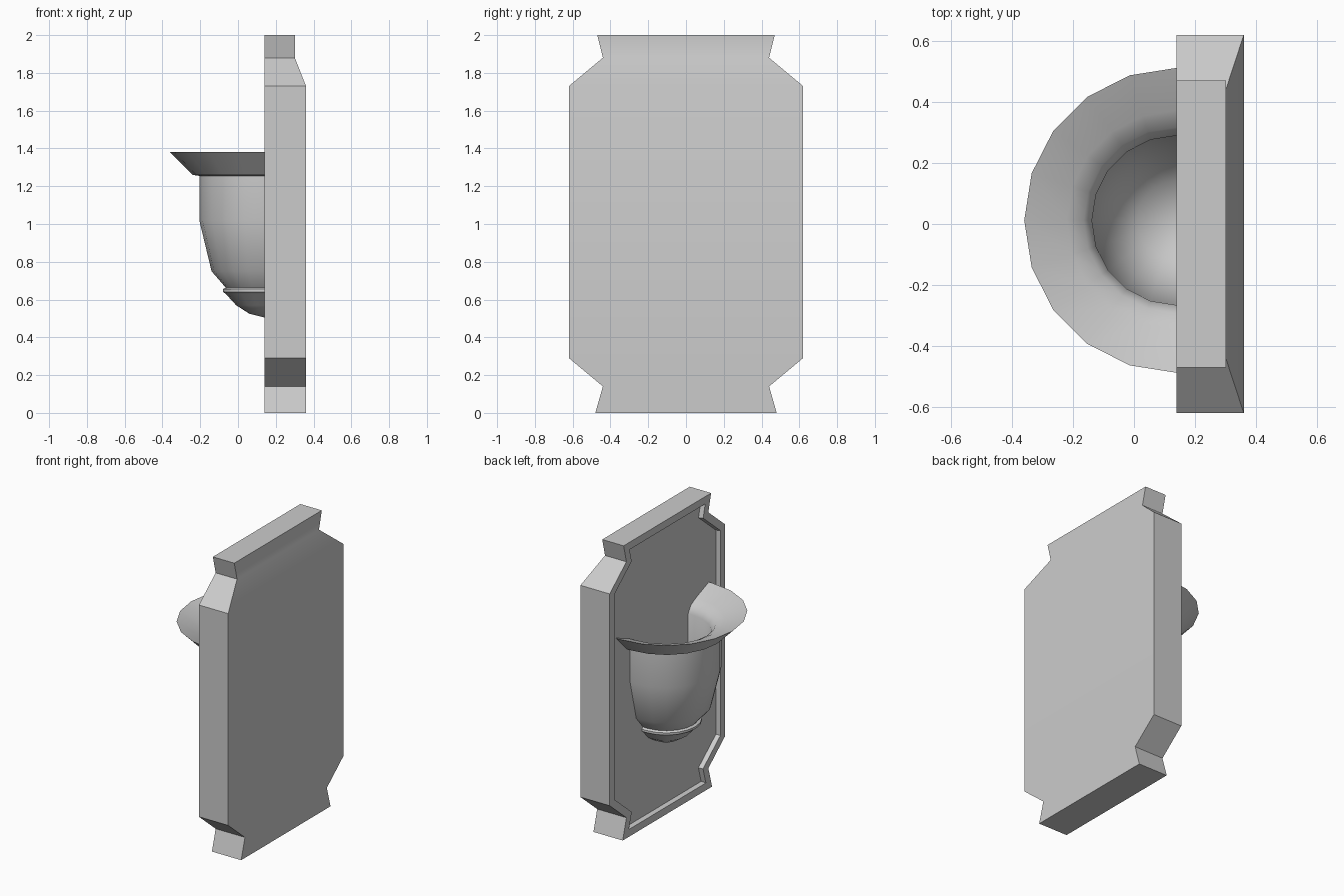
import bpy, bmesh
from math import sin, cos, pi

if "Cube" in bpy.data.objects:
    bpy.data.objects.remove(bpy.data.objects["Cube"])

FRONT, MID, BACK = 0.14, 0.30, 0.36
RECESS = 0.03


def finish(bm, name, angle):
    bmesh.ops.remove_doubles(bm, verts=bm.verts, dist=1e-5)
    bmesh.ops.recalc_face_normals(bm, faces=bm.faces)
    mesh = bpy.data.meshes.new(name)
    bm.to_mesh(mesh)
    bm.free()
    ob = bpy.data.objects.new(name, mesh)
    bpy.context.collection.objects.link(ob)
    bpy.ops.object.select_all(action='DESELECT')
    bpy.context.view_layer.objects.active = ob
    ob.select_set(True)
    bpy.ops.object.shade_smooth_by_angle(angle=angle)
    return ob


# Wall plate: notched outline given as (half width, height) rows
rows = [(0.48, 0), (0.44, 0.14), (0.62, 0.29), (0.62, 1.73), (0.44, 1.88), (0.47, 2.0)]
bm = bmesh.new()


def layer(x_of):
    return [[bm.verts.new((x_of(z), s * w, z)) for s in (-1, 1)] for w, z in rows]


front = layer(lambda z: FRONT)
mid = layer(lambda z: MID)
back = layer(lambda z: BACK if z < 1.8 else MID + 0.001)
front_faces = []
for i in range(len(rows) - 1):
    front_faces.append(bm.faces.new((front[i][0], front[i + 1][0], front[i + 1][1], front[i][1])))
    bm.faces.new((back[i][0], back[i][1], back[i + 1][1], back[i + 1][0]))
    for a, b in ((front, mid), (mid, back)):
        for s in (0, 1):
            bm.faces.new((a[i][s], b[i][s], b[i + 1][s], a[i + 1][s]))
for i in (0, -1):
    for a, b in ((front, mid), (mid, back)):
        bm.faces.new((a[i][0], a[i][1], b[i][1], b[i][0]))
bmesh.ops.recalc_face_normals(bm, faces=bm.faces)

# Narrow raised frame around a sunken panel
bmesh.ops.inset_region(bm, faces=front_faces, thickness=0.05, depth=0, use_even_offset=True)
bmesh.ops.inset_region(bm, faces=front_faces, thickness=0.006, depth=-RECESS, use_even_offset=True)
finish(bm, "wall_plate", 0.5)

# Half-round bowl: closed profile (radius, height), outside then inside
profile = [(0, 0.505), (0.08, 0.525), (0.15, 0.57), (0.205, 0.63), (0.22, 0.64),
           (0.22, 0.655), (0.205, 0.663), (0.28, 0.75), (0.345, 1.02), (0.345, 1.255),
           (0.38, 1.26), (0.50, 1.38),
           (0.36, 1.325), (0.305, 1.295), (0.278, 1.25), (0.277, 1.02),
           (0.22, 0.78), (0.13, 0.68), (0, 0.64)]
CY, SEG = 0.012, 10
bm = bmesh.new()
columns = []
for k in range(-1, SEG + 2):
    a = pi * min(max(k, 0), SEG) / SEG
    # end columns run straight into the sunken panel
    shift = RECESS + 0.004 if k in (-1, SEG + 1) else 0
    columns.append([bm.verts.new((FRONT + shift - r * sin(a), CY + r * cos(a), z))
                    for r, z in profile])
for c, d in zip(columns, columns[1:]):
    for j in range(len(profile) - 1):
        bm.faces.new((c[j], d[j], d[j + 1], c[j + 1]))
bmesh.ops.dissolve_degenerate(bm, dist=1e-5, edges=bm.edges)
finish(bm, "half_bowl", 0.6)
